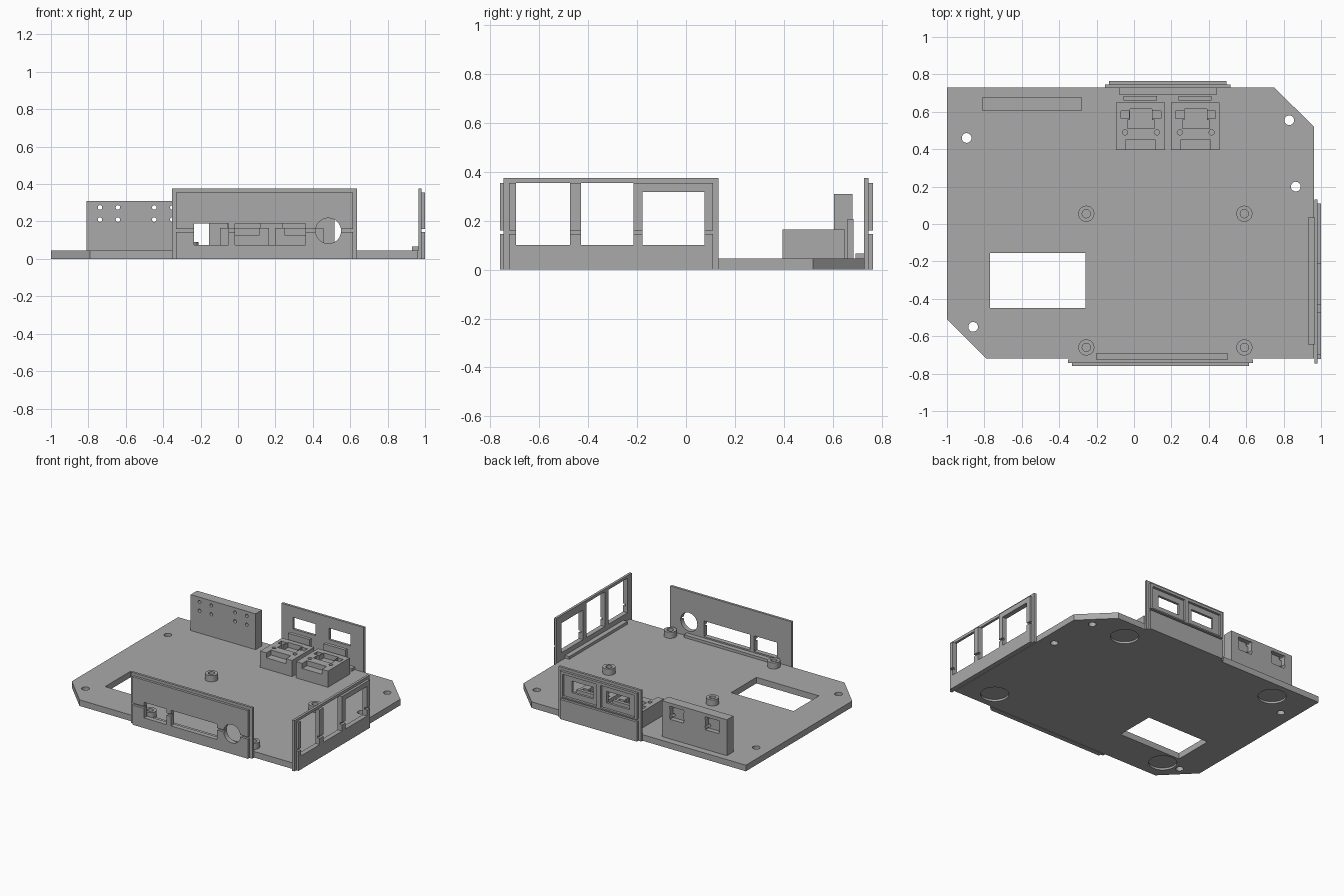
import bpy, bmesh, math
from mathutils import Matrix

if "Cube" in bpy.data.objects:
    bpy.data.objects.remove(bpy.data.objects["Cube"])

grey = bpy.data.materials.new("case grey")
grey.diffuse_color = (0.4, 0.4, 0.4, 1)
grey.use_nodes = True
grey.node_tree.nodes["Principled BSDF"].inputs["Base Color"].default_value = grey.diffuse_color


def make(name, bm):
    bmesh.ops.recalc_face_normals(bm, faces=bm.faces)
    me = bpy.data.meshes.new(name)
    bm.to_mesh(me)
    bm.free()
    me.materials.append(grey)
    ob = bpy.data.objects.new(name, me)
    bpy.context.collection.objects.link(ob)
    return ob


def prism(name, pts, z0, z1):
    bm = bmesh.new()
    base = bm.faces.new([bm.verts.new((x, y, z0)) for x, y in pts])
    top = bmesh.ops.extrude_face_region(bm, geom=[base])["geom"]
    for v in top:
        if isinstance(v, bmesh.types.BMVert):
            v.co.z = z1
    return make(name, bm)


def box(name, x0, x1, y0, y1, z0, z1):
    return prism(name, [(x0, y0), (x1, y0), (x1, y1), (x0, y1)], z0, z1)


def rod(name, x, y, z, r, length, along_y=False, sides=32):
    bm = bmesh.new()
    m = Matrix.Translation((x, y, z))
    if along_y:
        m = m @ Matrix.Rotation(math.pi / 2, 4, 'X')
    bmesh.ops.create_cone(bm, cap_ends=True, segments=sides, radius1=r,
                          radius2=r, depth=length, matrix=m)
    return make(name, bm)


def cut(ob, *cutters):
    for c in cutters:
        c.hide_render = True
        mod = ob.modifiers.new("cut", 'BOOLEAN')
        mod.operation, mod.solver, mod.object = 'DIFFERENCE', 'EXACT', c
    deps = bpy.context.evaluated_depsgraph_get()
    me = bpy.data.meshes.new_from_object(ob.evaluated_get(deps))
    ob.modifiers.clear()
    ob.data = me
    for c in cutters:
        bpy.data.objects.remove(c)
    return ob


# base plate with two clipped corners, opening, screw holes and foot recesses
T = 0.045
STANDOFFS = [(x, y) for x in (-0.255, 0.59) for y in (-0.66, 0.055)]
plate = prism("base_plate", [(-1, -0.51), (-0.79, -0.72), (0.962, -0.72),
                             (0.962, 0.52), (0.75, 0.73), (-1, 0.73)], 0, T)
cutters = [box("cutter", -0.77, -0.26, -0.45, -0.155, -0.1, 0.2)]
for x, y in [(-0.895, 0.46), (0.83, 0.555), (0.865, 0.2), (-0.86, -0.55)]:
    cutters.append(rod("cutter", x, y, 0, 0.026, 0.3))
for x, y in [(-0.72, -0.56), (-0.71, 0.59), (0.56, 0.57), (0.73, -0.58)]:
    cutters.append(rod("cutter", x, y, 0, 0.095, 0.03, sides=48))
cut(plate, *cutters)

# board standoffs
for x, y in STANDOFFS:
    post = rod("standoff", x, y, 0.065, 0.043, 0.05)
    cut(post, rod("cutter", x, y, 0.08, 0.022, 0.06))


# side panels: u runs along the side, w points outward
def slab(side, name, u0, u1, w0, w1, z0, z1):
    if side == "front":
        return box(name, u0, u1, -w1, -w0, z0, z1)
    if side == "back":
        return box(name, u0, u1, w0, w1, z0, z1)
    return box(name, w0, w1, u0, u1, z0, z1)


def panel(side, u0, u1, w, rail, inner_holes, outer_holes, round_hole=None):
    # large inner sheet, smaller outer sheet with a groove, low inside rail
    sheets = [(0, 0.018, 0, 0.375, 0, inner_holes, "inner_sheet"),
              (0.018, 0.036, 0, 0.145, 0.022, outer_holes, "outer_lower_sheet"),
              (0.018, 0.036, 0.16, 0.355, 0.022, outer_holes, "outer_upper_sheet")]
    for a, b, z0, z1, inset, holes, name in sheets:
        ob = slab(side, side + "_" + name, u0 + inset, u1 - inset, w + a, w + b, z0, z1)
        tools = [slab(side, "cutter", h[0], h[1], w - 0.1, w + 0.1, h[2], h[3])
                 for h in holes if h[2] < z1]
        if round_hole:
            x, z, r = round_hole
            tools.append(rod("cutter", x, -w, z, r, 0.3, True, 48))
        cut(ob, *tools)
    slab(side, side + "_rail", rail[0], rail[1], w - 0.035, w, T, 0.065)


front_holes = [(-0.235, -0.05, 0.075, 0.19), (-0.015, 0.36, 0.075, 0.19)]
panel("front", -0.353, 0.636, 0.724, (-0.2, 0.5), front_holes, front_holes,
      (0.483, 0.15, 0.068))

right_holes = [(-0.695, -0.475, 0.1, 0.355), (-0.43, -0.215, 0.1, 0.355),
               (-0.177, 0.075, 0.1, 0.318)]
outer_right = [(-0.695, -0.475, 0.1, 0.4), (-0.43, -0.215, 0.1, 0.4), right_holes[2]]
panel("right", -0.745, 0.132, 0.964, (-0.645, 0.035), right_holes, outer_right)

panel("back", -0.155, 0.517, 0.728, (-0.08, 0.445),
      [(-0.06, 0.125, 0.21, 0.295), (0.235, 0.41, 0.21, 0.295)],
      [(-0.115, 0.165, 0.17, 0.335), (0.195, 0.475, 0.17, 0.335)])

# tall mounting block with screw holes and nut pockets behind
block = box("mounting_block", -0.81, -0.28, 0.605, 0.68, T, 0.31)
tools = []
for cx in (-0.69, -0.4):
    tools.append(box("cutter", cx - 0.055, cx + 0.055, 0.645, 0.75, 0.19, 0.285))
    for dx in (-0.048, 0.048):
        for z in (0.21, 0.275):
            tools.append(rod("cutter", cx + dx, 0.64, z, 0.012, 0.3, True, 20))
cut(block, *tools)

# two connector cradles with their rear stops
for s in (0, 0.293):
    cradle = box("connector_cradle", s - 0.095, s + 0.165, 0.395, 0.65, T, 0.165)
    tools = [box("cutter", s - 0.045, s + 0.115, 0.3, 0.45, 0.128, 0.3),
             box("cutter", s - 0.035, s + 0.11, 0.51, 0.555, 0.128, 0.3),
             box("cutter", s - 0.022, s + 0.097, 0.55, 0.615, 0.128, 0.3)]
    for x in (-0.048, 0.122):
        tools.append(box("cutter", s + x - 0.022, s + x + 0.022, 0.565, 0.605, 0.1, 0.3))
        tools.append(rod("cutter", s + x, 0.49, 0.16, 0.014, 0.1, sides=20))
    cut(cradle, *tools)
    box("connector_stop", s - 0.055, s + 0.122, 0.66, 0.685, T, 0.207)

# smooth only the round walls
for ob in bpy.context.scene.objects:
    ob.select_set(True)
    bpy.context.view_layer.objects.active = ob
bpy.ops.object.shade_smooth_by_angle(angle=math.radians(30))
